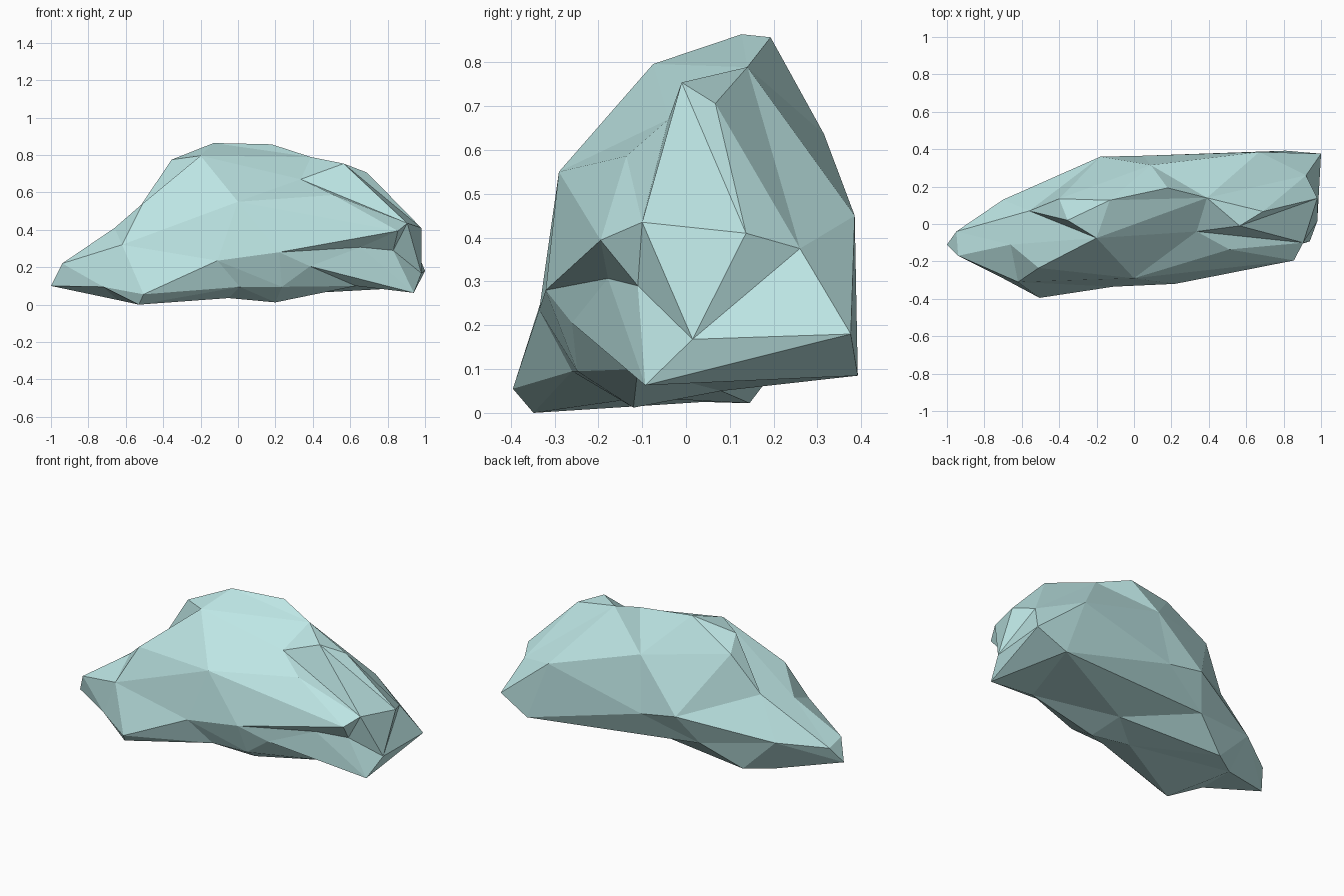
import bpy, bmesh
from mathutils import Vector

if "Cube" in bpy.data.objects:
    bpy.data.objects.remove(bpy.data.objects["Cube"])

# Corner points of the boulder, grouped by region
tail = [(-1, -.11, .10), (-.94, -.17, .22), (-.95, -.04, .20), (-.72, -.28, .095),
        (-.62, -.31, .32), (-.51, -.235, .54), (-.66, -.11, .41), (-.56, .07, .47),
        (-.70, .13, .23), (-.645, .04, .025)]
front = [(-.505, -.395, .055), (-.11, -.335, .235), (.22, -.32, .28), (.385, -.26, .205),
         (0, -.29, .55), (.51, -.136, .586)]
foot = [(-.53, -.348, 0), (.01, -.26, .095), (.235, -.248, .095), (-.05, -.1, .035),
        (.2, -.12, .012), (.63, -.11, .10), (.94, -.093, .063), (-.49, .145, .022),
        (.17, .08, .05)]
crown = [(.335, -.04, .67), (.565, -.01, .754), (.69, .067, .706), (.39, .14, .789),
         (.18, .193, .857), (-.13, .127, .864), (-.2, -.075, .796), (-.355, .02, .775),
         (-.4, .135, .70)]
back = [(-.27, .25, .16), (-.18, .36, .34), (.05, .365, .30),
        (.09, .315, .636), (.67, .385, .45), (.81, .392, .085)]
right_end = [(1, .376, .18), (.92, .26, .375), (.98, .137, .41), (.98, .015, .168),
             (.905, -.1, .435), (.855, -.195, .394), (.655, -.178, .307), (.83, -.11, .29)]

# Ridges that must run along an edge, in the order they are turned
ridges = [(front[5], right_end[6]), (front[5], front[3]), (front[5], right_end[5]),
          (front[3], right_end[6]), (right_end[6], right_end[7]),
          (crown[1], right_end[4]), (crown[0], right_end[4]), (crown[1], right_end[2]),
          (foot[6], right_end[0]),
          (tail[6], crown[6]), (tail[7], crown[7]), (tail[7], crown[6]),
          (crown[8], back[1]), (tail[2], tail[8]), (tail[8], back[0]), (back[0], back[2])]


def direction(p):
    """Direction of a corner from the core, with the sloping body evened out."""
    x, y, z = p
    return Vector((x, (y - .15 * x) / .36, (z - .36 + .17 * x * x - .05 * x) / .42)).normalized()


# Skin the corners on a unit sphere, then move each back to its real place
bm = bmesh.new()
corners = [p for g in (tail, front, foot, crown, back, right_end) for p in g]
verts = {p: bm.verts.new(direction(p)) for p in corners}
bmesh.ops.convex_hull(bm, input=list(verts.values()))
for p, v in verts.items():
    v.co = p


def add_ridge(a, b):
    """Turn the edge that crosses between two corners so that it joins them."""
    ends = {verts[a], verts[b]}
    for e in bm.edges:
        if len(e.link_faces) == 2:
            tips = {v for f in e.link_faces for v in f.verts} - set(e.verts)
            if tips == ends:
                bmesh.utils.edge_rotate(e, True)
                return


for a, b in ridges:
    if not bm.edges.get((verts[a], verts[b])):
        add_ridge(a, b)
bmesh.ops.recalc_face_normals(bm, faces=bm.faces)

mesh = bpy.data.meshes.new("boulder")
bm.to_mesh(mesh)
bm.free()
boulder = bpy.data.objects.new("boulder", mesh)
bpy.context.collection.objects.link(boulder)

# Pale blue-green stone
stone = bpy.data.materials.new("stone")
stone.diffuse_color = (.51, .79, .78, 1)
stone.use_nodes = True
stone.node_tree.nodes["Principled BSDF"].inputs["Base Color"].default_value = stone.diffuse_color
mesh.materials.append(stone)
